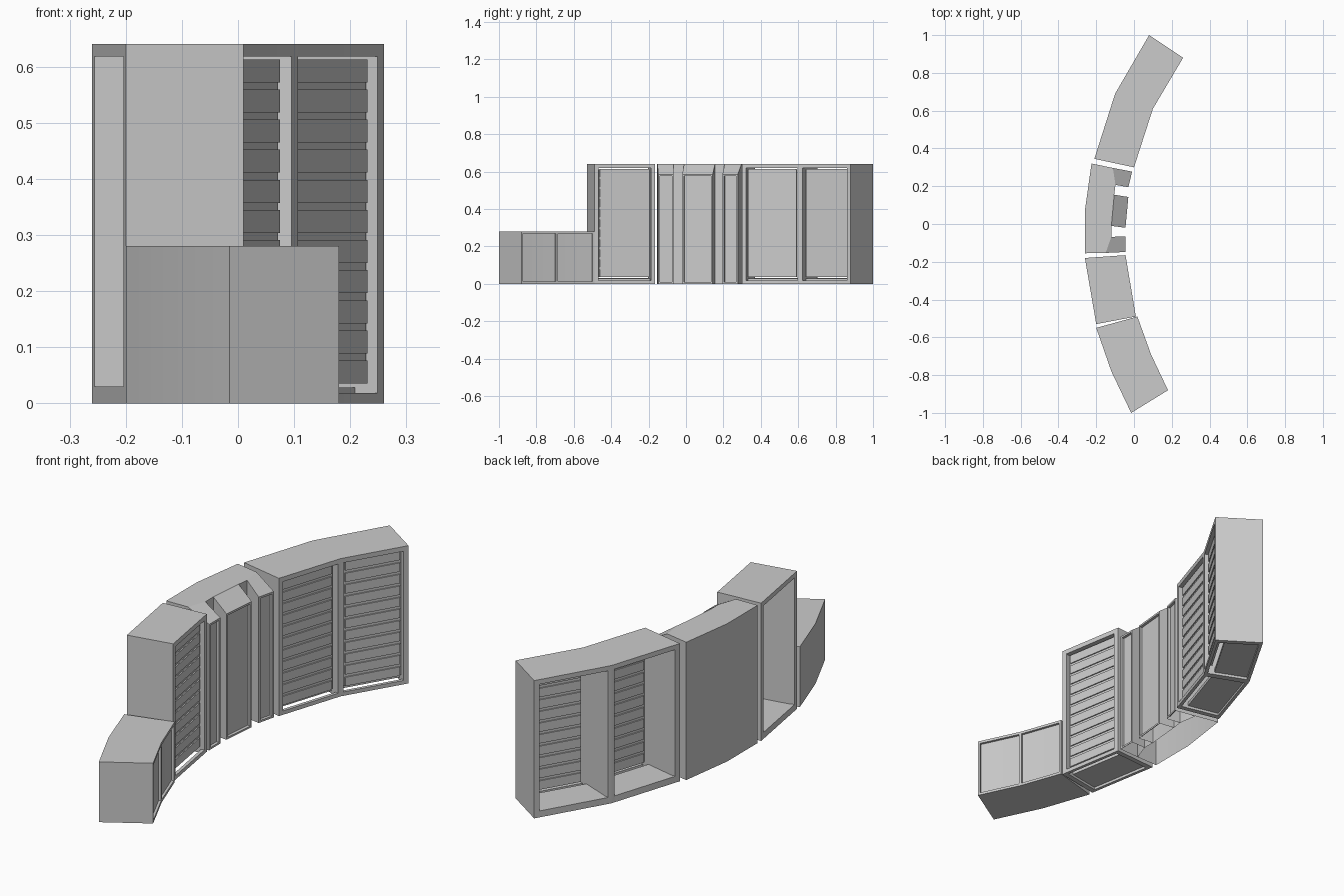
import bpy, bmesh, math
from mathutils import Vector

if "Cube" in bpy.data.objects:
    bpy.data.objects.remove(bpy.data.objects["Cube"])


def finish(bm, name):
    bmesh.ops.recalc_face_normals(bm, faces=bm.faces[:])
    me = bpy.data.meshes.new(name)
    bm.to_mesh(me)
    bm.free()
    ob = bpy.data.objects.new(name, me)
    bpy.context.collection.objects.link(ob)
    bpy.ops.object.select_all(action='DESELECT')
    ob.select_set(True)
    bpy.context.view_layer.objects.active = ob
    bpy.ops.object.shade_smooth_by_angle(angle=math.radians(30))
    return ob


def prism(bm, plan, z0, z1, bottom=True):
    """Extruded plan outline; z1 may be one height or one height per corner."""
    tops = z1 if isinstance(z1, (list, tuple)) else [z1] * len(plan)
    lo = [bm.verts.new((p[0], p[1], z0)) for p in plan]
    hi = [bm.verts.new((p[0], p[1], z)) for p, z in zip(plan, tops)]
    n = len(plan)
    if bottom:
        bm.faces.new(lo[::-1])
    bm.faces.new(hi)
    return [bm.faces.new((lo[i], lo[(i + 1) % n], hi[(i + 1) % n], hi[i]))
            for i in range(n)]


class Cabinet:
    """Bent cabinet: s runs along the bays, v from front (0) to back (1)."""
    def __init__(self, front, back):
        self.f = [Vector(p) for p in front]
        self.b = [Vector(p) for p in back]
        self.n = len(front) - 1

    def at(self, s, v):
        i = min(int(s), self.n - 1)
        u = s - i
        return self.f[i].lerp(self.f[i + 1], u).lerp(self.b[i].lerp(self.b[i + 1], u), v)

    def strip(self, bm, s0, s1, v0, v1, z0, z1):
        ss = [s0] + [j for j in range(1, self.n) if s0 < j < s1] + [s1]
        prism(bm, [self.at(s, v0) for s in ss] + [self.at(s, v1) for s in ss[::-1]], z0, z1)

    def posts(self, bm, v0, v1, z0, z1, t):
        for j in range(self.n + 1):
            h = t if j in (0, self.n) else t * 0.65
            self.strip(bm, max(0, j - h), min(self.n, j + h), v0, v1, z0, z1)


def louvre_cabinet(name, front, back, h=0.64, t=0.07):
    c = Cabinet(front, back)
    n = c.n
    # frame: top, recessed floor, front and back rails, posts
    bm = bmesh.new()
    c.strip(bm, 0, n, 0, 1, h - 0.022, h)
    c.strip(bm, 0, n, 0, 0.07, 0, 0.018)
    c.strip(bm, 0, n, 0.93, 1, 0, 0.03)
    c.strip(bm, 0.02, n - 0.02, 0.22, 0.93, 0.012, 0.028)
    c.posts(bm, 0, 1, 0, h, t)
    finish(bm, name + "_frame")
    # louvre panels
    bm = bmesh.new()
    for i in range(n):
        a, b = i + t + 0.015, i + 1 - t - 0.015
        c.strip(bm, a, b, 0.10, 0.13, 0.035, 0.612)
        for k in range(11):
            z = 0.035 + k * 0.0537
            c.strip(bm, a + 0.015, b - 0.015, 0.075, 0.155, z, z + 0.041)
    finish(bm, name + "_louvres")


louvre_cabinet("double_bay", [(0, 0.30), (0.10, 0.61), (0.26, 0.88)],
               [(-0.21, 0.345), (-0.10, 0.69), (0.08, 1.0)])
louvre_cabinet("single_bay", [(0.01, -0.49), (-0.045, -0.165)],
               [(-0.20, -0.53), (-0.26, -0.18)])

# low cabinet with two inset front panels
c = Cabinet([(0.18, -0.88), (0.09, -0.69), (0.018, -0.49)],
            [(-0.015, -1.0), (-0.12, -0.78), (-0.20, -0.55)])
bm = bmesh.new()
c.strip(bm, 0, 2, 0.05, 1, 0, 0.28)
finish(bm, "low_cabinet_body")
bm = bmesh.new()
c.strip(bm, 0, 2, 0, 0.05, 0.268, 0.28)
c.strip(bm, 0, 2, 0, 0.05, 0, 0.012)
c.posts(bm, 0, 0.05, 0, 0.28, 0.05)
finish(bm, "low_cabinet_front_frame")

# middle section: curved body, open underneath
bm = bmesh.new()
prism(bm, [(-0.225, 0.32), (-0.26, 0.07), (-0.26, -0.155), (-0.15, -0.153),
           (-0.12, -0.068), (-0.12, -0.01), (-0.105, 0.155), (-0.098, 0.207),
           (-0.112, 0.297)], 0, 0.64, bottom=False)
finish(bm, "middle_body")

# three front columns with sloping tops and inset panels
columns = {
    "column_near": [(-0.15, -0.153), (-0.045, -0.148), (-0.045, -0.066), (-0.12, -0.068)],
    "column_centre": [(-0.12, -0.01), (-0.045, -0.02), (-0.03, 0.143), (-0.105, 0.155)],
    "column_far": [(-0.098, 0.207), (-0.03, 0.195), (-0.01, 0.277), (-0.112, 0.297)],
}
for name, plan in columns.items():
    bm = bmesh.new()
    sides = prism(bm, plan, 0, [0.64, 0.585, 0.585, 0.64], bottom=False)
    bm.faces.remove(sides[3])
    bmesh.ops.recalc_face_normals(bm, faces=bm.faces[:])
    bmesh.ops.inset_region(bm, faces=[sides[1]], thickness=0.013, use_boundary=True)
    bmesh.ops.inset_region(bm, faces=[sides[1]], thickness=0.001, depth=-0.012)
    finish(bm, name)
